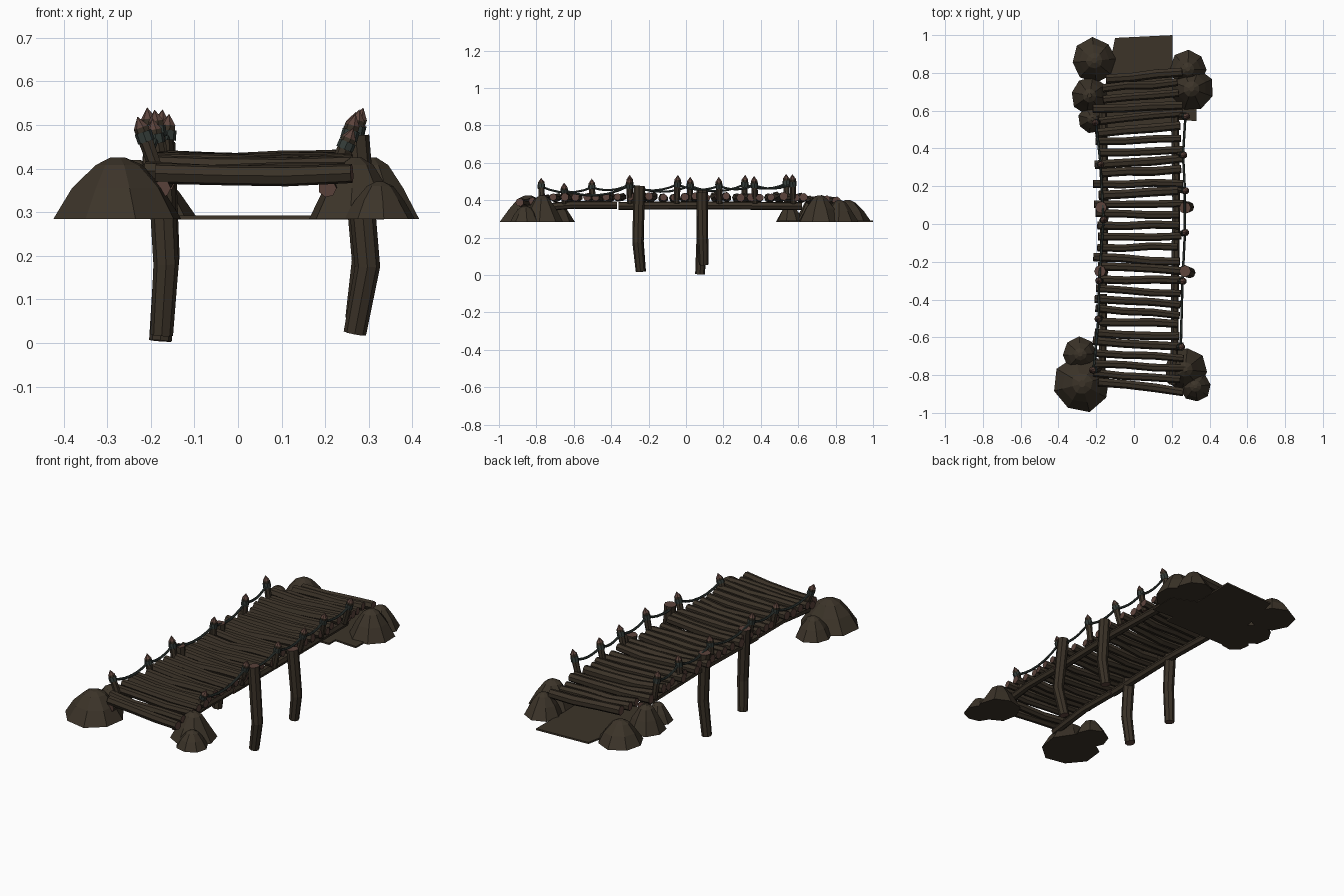
import bpy, bmesh, math, random
from mathutils import Vector

if "Cube" in bpy.data.objects:
    bpy.data.objects.remove(bpy.data.objects["Cube"])

random.seed(7)


def material(name, rgb):
    m = bpy.data.materials.new(name)
    m.diffuse_color = (*rgb, 1)
    m.use_nodes = True
    m.node_tree.nodes["Principled BSDF"].inputs["Base Color"].default_value = m.diffuse_color
    return m


BARK = material("dark bark brown", (0.042, 0.031, 0.020))
EARTH = material("earth brown", (0.045, 0.034, 0.022))
CUT = material("cut wood pinkish brown", (0.105, 0.056, 0.044))
ROPE = material("grey green rope", (0.034, 0.045, 0.040))


def finish(bm, name, mats):
    bmesh.ops.recalc_face_normals(bm, faces=bm.faces)
    me = bpy.data.meshes.new(name)
    bm.to_mesh(me)
    bm.free()
    for m in mats:
        me.materials.append(m)
    ob = bpy.data.objects.new(name, me)
    bpy.context.collection.objects.link(ob)
    return ob


def tube(name, pts, radii, sides, mats, tip=0.0):
    """Faceted log along a path; ends (and optional pointed tip) use the second material."""
    pts = [Vector(p) for p in pts]
    bm = bmesh.new()
    rings = []
    axis = (pts[-1] - pts[0]).normalized()
    ref = Vector((0, 0, 1)) if abs(axis.z) < 0.8 else Vector((0, 1, 0))
    for i, p in enumerate(pts):
        t = (pts[min(i + 1, len(pts) - 1)] - pts[max(i - 1, 0)]).normalized()
        u = t.cross(ref).normalized()
        v = t.cross(u)
        r = radii[i] if isinstance(radii, (list, tuple)) else radii
        rings.append([bm.verts.new(p + r * (u * math.cos(a) + v * math.sin(a)))
                      for a in (2 * math.pi * k / sides for k in range(sides))])
    for a, b in zip(rings, rings[1:]):
        for k in range(sides):
            bm.faces.new((a[k], a[(k + 1) % sides], b[(k + 1) % sides], b[k]))
    cap = len(mats) - 1
    bm.faces.new(rings[0]).material_index = cap
    if tip:
        apex = bm.verts.new(pts[-1] + axis * tip)
        for k in range(sides):
            f = bm.faces.new((rings[-1][k], rings[-1][(k + 1) % sides], apex))
            f.material_index = cap
    else:
        bm.faces.new(rings[-1]).material_index = cap
    return finish(bm, name, mats)


def mound(name, x, y, r, top, base=0.285, sides=8):
    """Faceted earth heap with a blunt top."""
    bm = bmesh.new()
    rings = []
    turn = random.uniform(0, 0.8)
    for h, s in ((0, 1), (0.5, 0.68), (0.88, 0.36), (1, 0.12)):
        ring = []
        for k in range(sides):
            a = turn + 2 * math.pi * k / sides
            q = r * s * random.uniform(0.93, 1.04)
            ring.append(bm.verts.new((x + q * math.cos(a), y + q * math.sin(a),
                                      base + h * (top - base))))
        rings.append(ring)
    for a, b in zip(rings, rings[1:]):
        for k in range(sides):
            bm.faces.new((a[k], a[(k + 1) % sides], b[(k + 1) % sides], b[k]))
    bm.faces.new(rings[0])
    bm.faces.new(rings[-1])
    return finish(bm, name, [EARTH])


def slab(name, corners, z0, z1):
    bm = bmesh.new()
    f = bm.faces.new([bm.verts.new((x, y, z0)) for x, y in corners])
    ext = bmesh.ops.extrude_face_region(bm, geom=[f])
    for v in ext["geom"]:
        if isinstance(v, bmesh.types.BMVert):
            v.co.z = z1
    return finish(bm, name, [EARTH])


def deck_z(y):
    """Height of the deck, dropping at both ramps."""
    if y < -0.68:
        return 0.418 - (-0.68 - y) * 0.17
    if y > 0.55:
        return 0.418 - (y - 0.55) * 0.08
    return 0.418


# earth banks at both ends
for i, (x, y, r, top) in enumerate((
        (-0.275, -0.845, 0.158, 0.425), (-0.285, -0.69, 0.095, 0.39),
        (0.27, -0.77, 0.115, 0.425), (0.325, -0.86, 0.085, 0.37),
        (-0.21, 0.865, 0.122, 0.40), (-0.235, 0.68, 0.10, 0.42), (-0.22, 0.555, 0.075, 0.38),
        (0.285, 0.82, 0.10, 0.40), (0.305, 0.715, 0.118, 0.425))):
    mound(f"earth_mound_{i + 1}", x, y, r, top)
slab("back_ground_slab", ((-0.2, 0.5), (0.2, 0.5), (0.205, 1.0), (-0.1, 0.985)), 0.283, 0.292)
slab("back_side_slab", ((0.1, 0.56), (0.33, 0.545), (0.335, 0.7), (0.1, 0.8)), 0.283, 0.292)

# deck logs laid crosswise
N = 30
for i in range(N):
    y = -0.865 + i * 1.655 / (N - 1) + random.uniform(-0.006, 0.006)
    x0 = -0.2 + random.uniform(-0.02, 0.02) + (0.04 if y > 0.62 else 0)
    x1 = 0.247 + random.uniform(-0.018, 0.018)
    skew = 0.018 * y / 0.8 + random.uniform(-0.01, 0.01)
    z = deck_z(y) + random.uniform(-0.005, 0.005)
    r = random.uniform(0.021, 0.026)
    pts = []
    for k in range(4):
        t = k / 3
        mid = 0 if k in (0, 3) else 1
        pts.append((x0 + (x1 - x0) * t,
                    y + skew * (t - 0.5) * 2 + mid * random.uniform(-0.006, 0.006),
                    z - mid * random.uniform(0.002, 0.012)))
    tube(f"deck_log_{i + 1}", pts, [r, r * 0.97, r * 1.0, r * 0.93], 7, [BARK, CUT])

# lengthwise beams under the deck, two pieces per side
for side, x in (("left", -0.165), ("right", 0.215)):
    tube(f"{side}_front_beam", [(x - 0.01, -0.85, 0.355), (x, -0.6, 0.375), (x, -0.37, 0.374)],
         0.021, 7, [BARK, CUT])
    tube(f"{side}_back_beam", [(x, -0.36, 0.37), (x + 0.008, 0.1, 0.373), (x, 0.62, 0.368)],
         0.022, 7, [BARK, CUT])

# tall support posts
for name, pts in (
        ("left_front_support", [(-0.175, -0.24, 0.018), (-0.165, -0.255, 0.18), (-0.18, -0.25, 0.465)]),
        ("left_back_support", [(-0.178, 0.075, 0.005), (-0.163, 0.085, 0.2), (-0.175, 0.088, 0.46)]),
        ("right_front_support", [(0.268, -0.243, 0.022), (0.297, -0.258, 0.175), (0.27, -0.25, 0.475)]),
        ("right_back_support", [(0.272, 0.095, 0.055), (0.29, 0.09, 0.19), (0.27, 0.085, 0.44)])):
    tube(name, pts, [0.026, 0.029, 0.031], 8, [BARK, CUT])

# pointed rail posts with rope windings
RAILS = {
    "left": ((-0.2, -0.77, -0.022, 0.495), (-0.182, -0.50, -0.01, 0.49), (-0.178, -0.3, -0.01, 0.51),
             (-0.165, 0.02, 0.005, 0.50), (-0.18, 0.31, 0.005, 0.51), (-0.195, 0.54, -0.01, 0.515)),
    "right": ((0.235, -0.65, 0.02, 0.47), (0.245, -0.3, 0.018, 0.50), (0.262, -0.05, 0.012, 0.51),
              (0.258, 0.18, 0.018, 0.50), (0.25, 0.37, 0.015, 0.505), (0.258, 0.575, 0.022, 0.515))}
for side, posts in RAILS.items():
    ties = []
    for i, (x, y, lean, top) in enumerate(posts):
        foot = Vector((x - lean * 0.8, y, 0.385))
        head = Vector((x + lean, y + random.uniform(-0.006, 0.006), top))
        tube(f"{side}_rail_post_{i + 1}", [foot, head], [0.016, 0.018], 7, [BARK, CUT], tip=0.026)
        lo, hi = foot.lerp(head, 0.70), foot.lerp(head, 0.90)
        tube(f"{side}_rope_winding_{i + 1}", [lo, hi], 0.020, 8, [ROPE])
        ties.append((lo + hi) / 2)
    # sagging handrail rope
    path = []
    for a, b in zip(ties, ties[1:]):
        sag = 0.11 * (b - a).length
        path += [a.lerp(b, k / 6) - Vector((0, 0, sag * 4 * (k / 6) * (1 - k / 6))) for k in range(6)]
    path.append(ties[-1])
    tube(f"{side}_hand_rope", path, 0.0065, 6, [ROPE])
